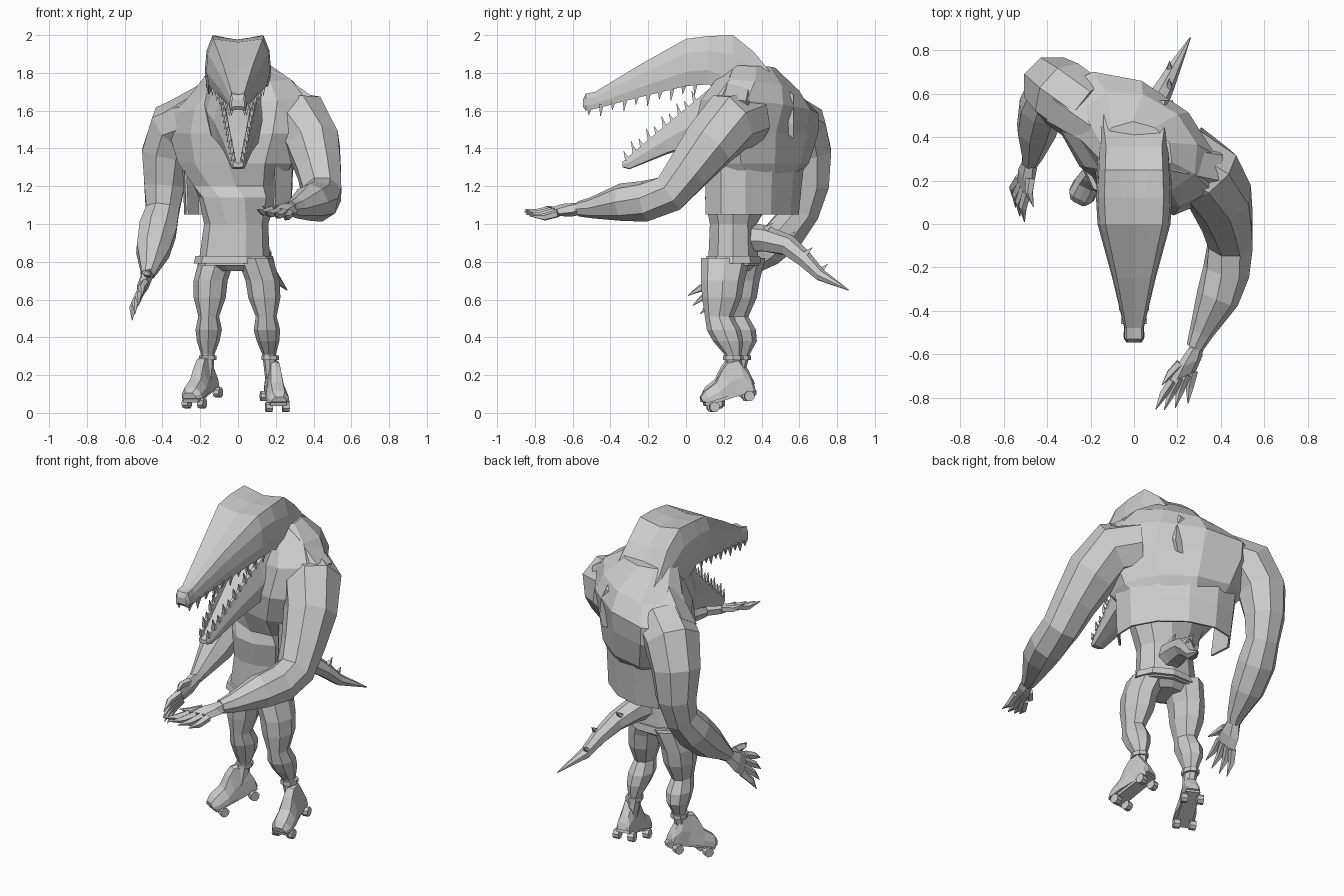
import bpy, bmesh, math
from mathutils import Vector, Matrix

cube = bpy.data.objects.get("Cube")
if cube:
    bpy.data.objects.remove(cube, do_unlink=True)

grey = bpy.data.materials.new("plain_grey")
grey.use_nodes = True
grey.diffuse_color = (0.6, 0.6, 0.6, 1)
grey.node_tree.nodes["Principled BSDF"].inputs["Base Color"].default_value = (0.6, 0.6, 0.6, 1)
DOWN = Vector((0, 0, -1))


def skin(bm, rings, closed=True):
    """Bridge a list of point rings, capping both ends when the rings are closed."""
    rows = [[bm.verts.new(p) for p in ring] for ring in rings]
    count = len(rows[0])
    for low, high in zip(rows, rows[1:]):
        for i in range(count if closed else count - 1):
            j = (i + 1) % count
            bm.faces.new((low[i], low[j], high[j], high[i]))
    if closed:
        bm.faces.new(rows[0][::-1])
        bm.faces.new(rows[-1])


def finish(name, bm, matrix=Matrix()):
    bmesh.ops.recalc_face_normals(bm, faces=bm.faces)
    bm.transform(matrix)
    mesh = bpy.data.meshes.new(name)
    bm.to_mesh(mesh)
    bm.free()
    mesh.materials.append(grey)
    obj = bpy.data.objects.new(name, mesh)
    bpy.context.collection.objects.link(obj)
    return obj


def limb_rings(points, sides):
    """Round rings square to a path of (x, y, z, radius)."""
    centres = [Vector(p[:3]) for p in points]
    rings = []
    for i, c in enumerate(centres):
        heading = centres[min(i + 1, len(centres) - 1)] - centres[max(i - 1, 0)]
        turn = DOWN.rotation_difference(heading)
        angles = [math.tau * (k + 0.5) / sides for k in range(sides)]
        rings.append([c + turn @ Vector((math.cos(a), math.sin(a), 0)) * points[i][3] for a in angles])
    return rings


def limb(name, points, sides=8):
    bm = bmesh.new()
    skin(bm, limb_rings(points, sides))
    return finish(name, bm)


def level_ring(x, y, z, a, b, yaw=0, tilt=0, start=0, sweep=360, sides=10, closed=True):
    """Elliptical ring, or an arc of one, rising by tilt towards +x."""
    spin = Matrix.Rotation(math.radians(yaw), 3, 'Z')
    steps = [math.radians(start + sweep * k / (sides if closed else sides - 1)) for k in range(sides)]
    return [Vector((x, y, z)) + spin @ Vector((a * math.cos(s), b * math.sin(s), tilt * a * math.cos(s)))
            for s in steps]


def stack(name, levels, **options):
    bm = bmesh.new()
    skin(bm, [level_ring(*level, **options) for level in levels], options.get("closed", True))
    return finish(name, bm)


def hull(name, half_profile, stations, matrix=Matrix()):
    """Sweep a mirrored profile along y through stations (y, half width, low z, high z)."""
    profile = half_profile + [(-u, v) for u, v in reversed(half_profile) if u]
    bm = bmesh.new()
    skin(bm, [[(u * w, y, low + v * (high - low)) for u, v in profile] for y, w, low, high in stations])
    return finish(name, bm, matrix)


def spikes(name, items):
    """Four-sided pointed cones given as (base, tip, radius)."""
    bm = bmesh.new()
    for base, tip, r in items:
        skin(bm, limb_rings([(*base, r), (*tip, r * 0.08)], 4))
    return finish(name, bm)


# Torso, twisted at the shoulders
stack("torso", [
    (-.02, .25, .78, .19, .14), (-.01, .25, 1, .17, .13), (0, .28, 1.14, .21, .18, -10),
    (0, .33, 1.2, .25, .2, -25), (0, .36, 1.32, .36, .24, -38), (0, .37, 1.48, .43, .25, -38),
    (.01, .39, 1.62, .42, .25, -34, .1), (.02, .38, 1.72, .3, .21, -30, .15),
    (.01, .33, 1.83, .17, .14, -15, .05)])

# Open vest hanging round the back and sides
vest = stack("vest_tail", [(0, .36, 1.34, .34, .22, -37), (0, .35, 1.2, .33, .22, -36),
                           (0, .34, 1.05, .32, .22, -35)],
             start=-22, sweep=247, sides=9, closed=False)
thickness = vest.modifiers.new("thickness", "SOLIDIFY")
thickness.thickness = 0.012

# Waistband and hips
stack("waistband", [(-.02, .25, .79, .215, .155), (-.02, .25, .83, .205, .15)])
stack("hips", [(-.02, .25, .75, .1, .09), (-.02, .25, .8, .195, .145)])

# Head with a flat brow and long upper jaw, running back into the hump
hull("head", [(0, .93), (.35, .96), (.78, 1), (.95, .7), (1, .3), (.9, 0), (0, .06)], [
    (-.545, .035, 1.62, 1.66), (-.53, .045, 1.6, 1.69), (-.48, .045, 1.61, 1.7),
    (-.25, .1, 1.67, 1.84), (0, .168, 1.73, 1.98), (.12, .175, 1.74, 1.995),
    (.25, .17, 1.65, 2), (.36, .165, 1.6, 1.91), (.45, .18, 1.55, 1.8), (.57, .18, 1.45, 1.68)])

# Lower jaw, narrow at the gums and flared at the cheeks
hull("lower_jaw", [(0, .78), (.5, .78), (.6, 1), (.78, 1), (1, .5), (.85, .05), (0, 0)], [
    (-.335, .028, 1.3, 1.33), (-.3, .04, 1.29, 1.36), (-.1, .085, 1.37, 1.53),
    (.07, .128, 1.42, 1.67), (.15, .165, 1.45, 1.74), (.25, .18, 1.48, 1.79)])

# Teeth along both jaws
teeth = []
for side in (-1, 1):
    for i in range(10):
        t = i / 9
        size = 0.045 + 0.02 * (i % 2)
        top = Vector((side * (.035 + .1 * t), -.51 + .56 * t, 1.62 + .125 * t))
        low = Vector((side * (.025 + .06 * t), -.31 + .36 * t, 1.34 + .3 * t))
        teeth.append((top, top + Vector((0, -.005, -size)), .018))
        teeth.append((low, low + Vector((0, -.02, size)), .018))
spikes("teeth", teeth)

# Sloping muscles from the neck to the shoulders
limb("left_neck_muscle", [(.05, .3, 1.8, .08), (.19, .28, 1.7, .11), (.34, .25, 1.58, .12)], 6)
limb("right_neck_muscle", [(-.06, .36, 1.74, .08), (-.18, .45, 1.64, .1), (-.32, .55, 1.54, .12)], 6)

# Arms
left_arm = [(.22, .32, 1.55, .16), (.34, .23, 1.54, .165), (.4, .12, 1.42, .15), (.43, .01, 1.28, .125),
            (.445, -.09, 1.16, .11), (.425, -.22, 1.12, .11), (.385, -.34, 1.115, .1),
            (.31, -.5, 1.085, .056), (.28, -.57, 1.08, .04)]
right_arm = [(-.22, .52, 1.54, .16), (-.33, .6, 1.5, .16), (-.38, .64, 1.37, .14), (-.39, .65, 1.2, .115),
             (-.4, .62, 1.07, .095), (-.425, .54, .97, .108), (-.45, .43, .86, .095),
             (-.47, .31, .76, .05), (-.48, .28, .73, .038)]
limb("left_arm", left_arm)
limb("right_arm", right_arm)


def hand(name, wrist, knuckles, across):
    """Flat palm, four clawed fingers and a thumb."""
    wrist, knuckles, across = Vector(wrist), Vector(knuckles), Vector(across).normalized()
    ahead = (knuckles - wrist).normalized()
    flat = ahead.cross(across).normalized()
    bm = bmesh.new()
    rings = []
    for t, width, thick in ((-.1, .038, .035), (.5, .07, .035), (1, .07, .02)):
        c = wrist.lerp(knuckles, t)
        rings.append([c + across * width * math.cos(k * math.tau / 6) + flat * thick * math.sin(k * math.tau / 6)
                      for k in range(6)])
    skin(bm, rings)
    fingers = [(knuckles + across * .036 * s, ahead + across * .17 * s, .17 - .012 * abs(s))
               for s in (-1.5, -.5, .5, 1.5)]
    fingers.append((wrist.lerp(knuckles, .4) + across * .05, ahead + across * .8, .13))
    for base, way, length in fingers:
        way = way.normalized() * length
        path = [(0, .023, 0), (.5, .02, .008), (1, .002, -.012)]
        skin(bm, limb_rings([(*(base + way * t + flat * bend), r) for t, r, bend in path], 5))
    finish(name, bm)


hand("left_hand", left_arm[-1][:3], (.225, -.7, 1.065), (-.9, -.4, .15))
hand("right_hand", right_arm[-1][:3], (-.51, .18, .65), (.3, -.6, .7))

# Tail with small spines
tail = [(.02, .3, .93, .085), (.05, .42, .92, .072), (.09, .54, .885, .058), (.14, .63, .81, .045),
        (.18, .71, .73, .033), (.26, .86, .65, .003)]
limb("tail", tail, 7)
spines = []
for i, (x, y, z, r) in enumerate(tail[1:5]):
    root = Vector((x + (-1) ** i * r * .5, y, z + r * .7))
    spines.append((root, root + Vector((0, .04, .035)), .02))
spikes("tail_spines", spines)


def skate(side_name, x, y, turn, lift):
    """Boot with a plate and four wheels, toe tipped down."""
    place = (Matrix.Translation((x, y, lift)) @ Matrix.Rotation(turn, 4, 'Z')
             @ Matrix.Rotation(.3, 4, 'X'))
    hull(side_name + "_boot", [(0, 1), (.55, .95), (.95, .4), (1, 0), (0, 0)], [
        (-.17, .04, .07, .1), (-.14, .06, .06, .125), (-.07, .058, .06, .15), (-.02, .048, .06, .205),
        (.02, .042, .06, .235), (.08, .042, .06, .23), (.11, .04, .06, .14), (.12, .03, .06, .1)], place)
    hull(side_name + "_plate", [(1, 1), (1, 0)], [(-.16, .045, .045, .065), (.11, .04, .045, .065)], place)
    bm = bmesh.new()
    for wheel_y in (-.12, .075):
        for wheel_x in (-.045, .045):
            spot = Matrix.Translation((wheel_x, wheel_y, .028)) @ Matrix.Rotation(math.pi / 2, 4, 'Y')
            bmesh.ops.create_cone(bm, cap_ends=True, segments=8, radius1=.028, radius2=.028,
                                  depth=.035, matrix=spot)
    finish(side_name + "_wheels", bm, place)


# Legs, ankle cuffs and skates; the stance is staggered above the ankles
for name, side, stagger, splay in (("left", 1, -.03, .05), ("right", -1, .05, 0)):
    stack(name + "_leg", [
        (side * x - .01 + splay * (.8 - z), y + stagger * min(1, max(0, z * 5 - 1)), z, a, b)
        for x, y, z, a, b in (
            (.1, .24, .82, .095, .13), (.135, .225, .7, .09, .115), (.14, .22, .61, .085, .105),
            (.145, .205, .51, .055, .075), (.145, .23, .44, .07, .09), (.148, .25, .38, .06, .08),
            (.15, .265, .31, .036, .045), (.155, .265, .18, .032, .04))], sides=8)
    stack(name + "_cuff", [(side * .16 + splay * .2, .265 + stagger / 2, z, .046, .055)
                           for z in (.28, .305)], sides=8)
skate("left", .19, .265, .15, .04)
skate("right", -.175, .265, -.47, .06)
